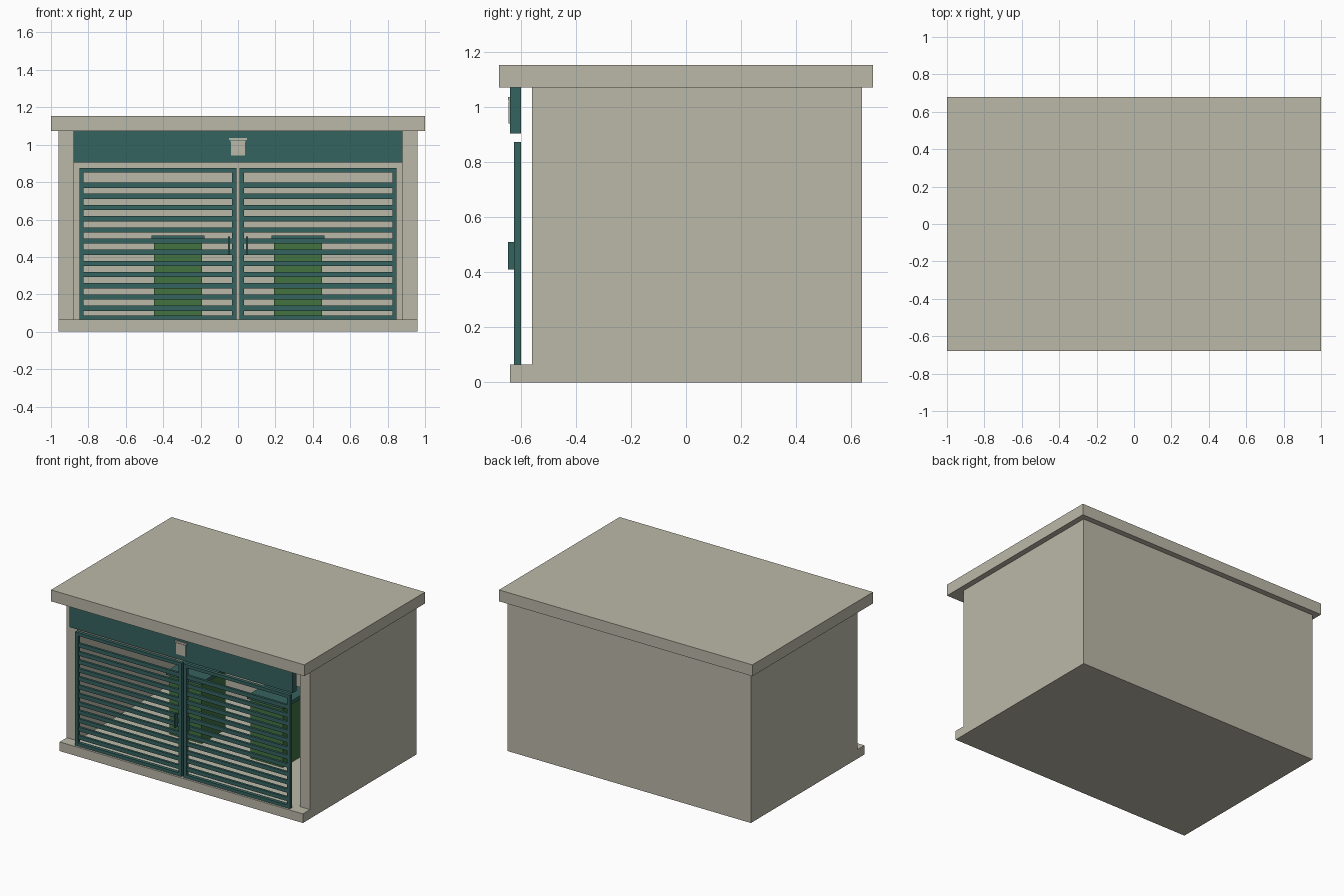
import bpy, bmesh

if "Cube" in bpy.data.objects:
    bpy.data.objects.remove(bpy.data.objects["Cube"])


def material(name, rgb):
    m = bpy.data.materials.new(name)
    m.diffuse_color = (*rgb, 1)
    m.use_nodes = True
    m.node_tree.nodes["Principled BSDF"].inputs["Base Color"].default_value = m.diffuse_color
    return m


STONE = material("warm_grey", (0.50, 0.48, 0.395))
TEAL = material("dark_teal", (0.036, 0.125, 0.115))
GREEN = material("bin_green", (0.054, 0.17, 0.05))


def boxes(name, mat, ranges):
    """One object made of boxes given as (x0, x1, y0, y1, z0, z1)."""
    bm = bmesh.new()
    for x0, x1, y0, y1, z0, z1 in ranges:
        x0, x1 = min(x0, x1), max(x0, x1)
        for v in bmesh.ops.create_cube(bm, size=1)["verts"]:
            v.co = (x0 + (v.co.x + .5) * (x1 - x0),
                    y0 + (v.co.y + .5) * (y1 - y0),
                    z0 + (v.co.z + .5) * (z1 - z0))
    me = bpy.data.meshes.new(name)
    bm.to_mesh(me)
    bm.free()
    me.materials.append(mat)
    ob = bpy.data.objects.new(name, me)
    bpy.context.collection.objects.link(ob)
    return ob


FLOOR, EAVES = 0.065, 1.073

# Shelter shell
boxes("base_slab", STONE, [(-.96, .96, -.64, .64, 0, FLOOR)])
boxes("back_wall", STONE, [(-.96, .96, .56, .64, FLOOR, EAVES)])
boxes("roof_slab", STONE, [(-1, 1, -.68, .68, EAVES, 1.154)])
boxes("header_panel", TEAL, [(-.88, .88, -.64, -.60, .905, EAVES)])

# Bin symbol on the header: tapered body with a lid and grip
body = boxes("symbol_body", STONE, [(-.039, .039, -.646, -.64, .942, 1.022)])
for v in body.data.vertices:
    if v.co.z < 1:
        v.co.x *= .93
boxes("symbol_lid", STONE, [(-.048, .048, -.648, -.64, 1.025, 1.037)])

DOOR_IN, DOOR_OUT, DOOR_TOP, STILE = .008, .848, .875, .023
for side, s in (("left", -1), ("right", 1)):
    # Side wall
    boxes(side + "_wall", STONE, [(s * .88, s * .96, -.56, .56, FLOOR, EAVES)])

    # Louvred door: frame, then slats
    a, b = DOOR_IN + STILE, DOOR_OUT - STILE
    boxes(side + "_door_frame", TEAL, [
        (s * DOOR_IN, s * a, -.625, -.60, FLOOR, DOOR_TOP),
        (s * b, s * DOOR_OUT, -.625, -.60, FLOOR, DOOR_TOP),
        (s * a, s * b, -.625, -.60, DOOR_TOP - STILE, DOOR_TOP),
        (s * a, s * b, -.625, -.60, FLOOR, FLOOR + STILE)])
    boxes(side + "_door_slats", TEAL, [
        (s * a, s * b, -.621, -.604, z - .014, z + .014)
        for z in (.126 + .0598 * i for i in range(12))])
    boxes(side + "_door_handle", TEAL,
          [(s * .044, s * .053, -.648, -.62, .41, .51)])

    # Waste bin inside
    boxes(side + "_bin_body", GREEN,
          [(s * .192, s * .448, -.135, .135, FLOOR, .49)])
    boxes(side + "_bin_lid", TEAL,
          [(s * .178, s * .462, -.15, .15, .49, .515)])
